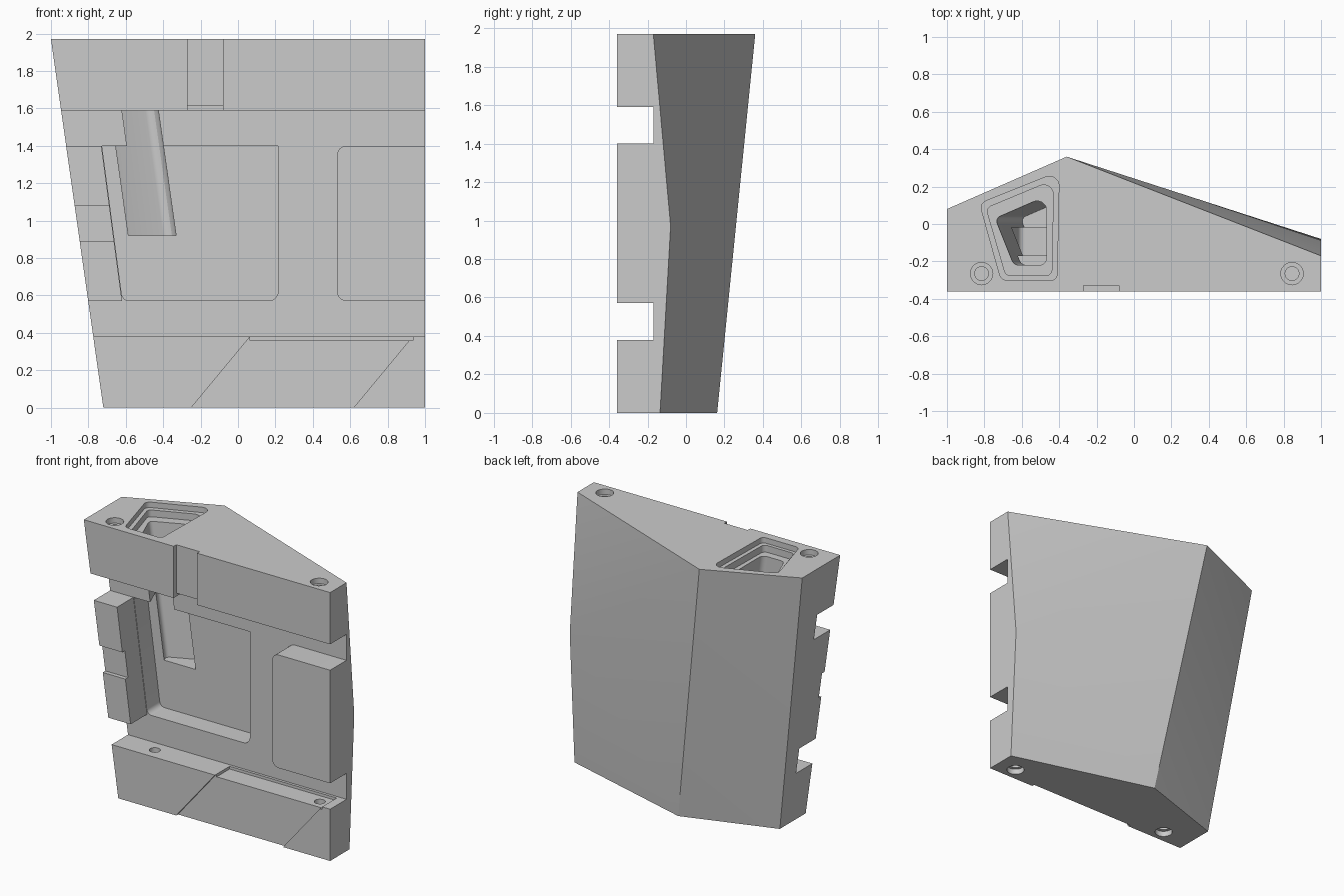
import bpy, bmesh, math
from mathutils import Vector

default = bpy.data.objects.get("Cube")
if default:
    bpy.data.objects.remove(default, do_unlink=True)

grey = bpy.data.materials.new("plain_grey")
grey.use_nodes = True
colour = (0.6, 0.6, 0.6, 1)
grey.diffuse_color = colour
grey.node_tree.nodes["Principled BSDF"].inputs["Base Color"].default_value = colour


def add_object(name, bm):
    bmesh.ops.recalc_face_normals(bm, faces=bm.faces)
    mesh = bpy.data.meshes.new(name)
    bm.to_mesh(mesh)
    bm.free()
    obj = bpy.data.objects.new(name, mesh)
    bpy.context.collection.objects.link(obj)
    obj.data.materials.append(grey)
    return obj


def rounded(points, steps=6):
    """Outline from (a, b) or (a, b, radius) corners."""
    out = []
    for i, p in enumerate(points):
        c = Vector(p[:2])
        if len(p) < 3:
            out.append(c)
            continue
        u = (Vector(points[i - 1][:2]) - c).normalized()
        v = (Vector(points[(i + 1) % len(points)][:2]) - c).normalized()
        reach = p[2] / math.tan(u.angle(v) / 2)
        a, b = c + u * reach, c + v * reach
        centre = c + (u + v).normalized() * (p[2] / math.sin(u.angle(v) / 2))
        for k in range(steps + 1):
            d = a.lerp(b, k / steps) - centre
            out.append(centre + d.normalized() * p[2])
    return out


def prism(name, points, low, high, axis="z", lean=0, level=0):
    """Extrude an outline along y or z; lean shifts x with height."""
    bm = bmesh.new()
    outline = rounded(points)
    rings = []
    for t in (low, high):
        ring = []
        for a, b in outline:
            co = (a - lean * (t - level), b, t) if axis == "z" else (a, t, b)
            ring.append(bm.verts.new(co))
        rings.append(ring)
    n = len(outline)
    bm.faces.new(rings[0])
    bm.faces.new(rings[1])
    for i in range(n):
        j = (i + 1) % n
        bm.faces.new((rings[0][i], rings[0][j], rings[1][j], rings[1][i]))
    return add_object(name, bm)


def box(name, x, y, z):
    corners = [(x[0], y[0]), (x[1], y[0]), (x[1], y[1]), (x[0], y[1])]
    return prism(name, corners, z[0], z[1])


def disc(name, x, y, radius, low, high):
    angles = [math.tau * k / 24 for k in range(24)]
    points = [(x + radius * math.cos(a), y + radius * math.sin(a)) for a in angles]
    return prism(name, points, low, high)


# Faceted outer block
TOP, FRONT = 1.97, -0.36
bm = bmesh.new()
for co in [(-1, FRONT, TOP), (1, FRONT, TOP), (1, FRONT, 0), (-0.72, FRONT, 0),
           (-1, 0.08, TOP), (-0.36, 0.36, TOP), (1, -0.17, TOP), (1, -0.08, 0.97),
           (1, -0.135, 0), (-0.05, 0.162, 0), (-0.72, -0.06, 0)]:
    bm.verts.new(co)
bmesh.ops.convex_hull(bm, input=bm.verts)
body = add_object("faceted_block", bm)

cutters = []
# Cross channels and the open middle, leaving two side pads
cutters.append(prism("channel_cutter", [
    (-1.2, 1.59), (1.2, 1.59), (1.2, 1.4), (0.53, 1.4, 0.05), (0.53, 0.57, 0.05),
    (1.2, 0.57), (1.2, 0.38), (-1.2, 0.38), (-1.2, 0.57), (-0.62, 0.57),
    (-0.73, 1.4), (-1.2, 1.4)], -0.5, -0.17, "y"))
# Deep pocket in the middle
cutters.append(prism("pocket_cutter", [
    (-0.727, 1.4), (0.215, 1.4), (0.215, 0.572, 0.05), (-0.617, 0.572, 0.04)],
    -0.26, -0.02, "y"))
# Leaning shaft from the top into the pocket
cutters.append(prism("shaft_cutter", [
    (-0.755, 0.03, 0.03), (-0.48, 0.15, 0.05), (-0.48, -0.22, 0.04), (-0.655, -0.22, 0.04)],
    0.92, 2.1, "z", lean=0.142, level=TOP))
# Two stepped rims round the shaft mouth
cutters.append(prism("outer_rim_cutter", [
    (-0.825, 0.11, 0.04), (-0.4, 0.28, 0.05), (-0.412, -0.3, 0.03), (-0.71, -0.3, 0.04)],
    1.93, 2.1))
cutters.append(prism("inner_rim_cutter", [
    (-0.79, 0.085, 0.03), (-0.43, 0.235, 0.05), (-0.44, -0.275, 0.03), (-0.685, -0.275, 0.03)],
    1.88, 2.1))
# Shallow groove across the top bar
cutters.append(box("groove_cutter", (-0.27, -0.08), (-0.5, -0.33), (1.5, 2.1)))
cutters.append(box("groove_foot_cutter", (-0.271, -0.079), (-0.5, -0.19), (1.5, 1.615)))
# Slanted sunken panel on the bottom bar
cutters.append(prism("panel_cutter", [
    (-0.333, -0.1), (0.098, 0.42), (0.966, 0.42), (0.535, -0.1)], -0.5, -0.34, "y"))
cutters.append(box("panel_top_cutter", (0.065, 0.935), (-0.5, -0.19), (0.36, 0.45)))
# Notch in the narrow side pad
cutters.append(box("pad_notch_cutter", (-1.2, -0.6), (-0.5, -0.33), (0.89, 1.08)))
# Counterbored screw holes through both bars
for x in (-0.815, 0.845):
    cutters.append(disc("top_screw_cutter", x, -0.265, 0.037, 1.5, 2.1))
    cutters.append(disc("top_bore_cutter", x, -0.265, 0.06, 1.93, 2.1))
for x in (-0.49, 0.85):
    cutters.append(disc("bottom_screw_cutter", x, -0.265, 0.037, -0.1, 0.45))
    cutters.append(disc("bottom_bore_cutter", x, -0.265, 0.06, -0.1, 0.04))

bpy.ops.object.select_all(action="DESELECT")
bpy.context.view_layer.objects.active = body
body.select_set(True)
for cutter in cutters:
    cutter.hide_render = True
    cut = body.modifiers.new(cutter.name, "BOOLEAN")
    cut.operation = "DIFFERENCE"
    cut.solver = "EXACT"
    cut.object = cutter
    bpy.ops.object.modifier_apply(modifier=cut.name)
    bpy.data.objects.remove(cutter, do_unlink=True)

bpy.ops.object.shade_smooth_by_angle(angle=math.radians(25))
